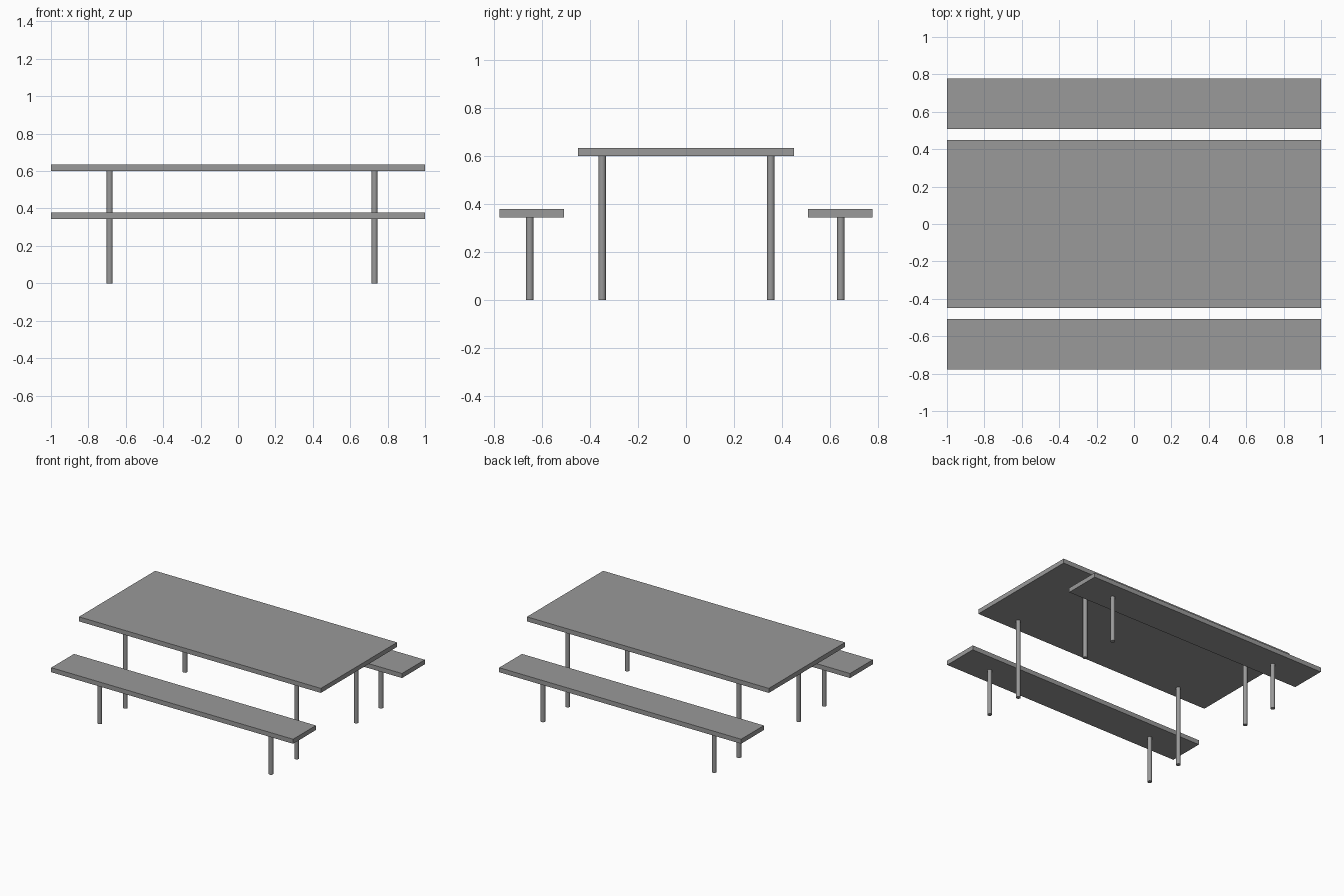
import bpy
import math

cube = bpy.data.objects.get("Cube")
if cube:
    bpy.data.objects.remove(cube, do_unlink=True)

grey = bpy.data.materials.new("plain grey")
grey.use_nodes = True
colour = (0.32, 0.32, 0.32, 1)
grey.diffuse_color = colour
grey.node_tree.nodes["Principled BSDF"].inputs["Base Color"].default_value = colour


def board(name, y, depth, bottom, top):
    """Flat slab spanning the full length."""
    bpy.ops.mesh.primitive_cube_add(size=1, location=(0, y, (bottom + top) / 2))
    ob = bpy.context.object
    ob.name = name
    ob.scale = (2, depth, top - bottom)
    bpy.ops.object.transform_apply(location=False, rotation=False, scale=True)
    ob.data.materials.append(grey)


def leg(name, x, y, height):
    """Round post standing on the floor."""
    bpy.ops.mesh.primitive_cylinder_add(vertices=16, radius=0.016, depth=height,
                                        location=(x, y, height / 2))
    ob = bpy.context.object
    ob.name = name
    ob.data.materials.append(grey)
    bpy.ops.object.shade_smooth_by_angle(angle=math.radians(40))


# Table top and the two bench seats
SEAT_BOTTOM, TABLE_BOTTOM = 0.345, 0.6
board("table_top", 0, 0.9, TABLE_BOTTOM, 0.634)
for side, sign in (("front", -1), ("back", 1)):
    board(side + "_bench_seat", sign * 0.643, 0.269, SEAT_BOTTOM, 0.379)

    # Legs, slightly off centre along the length
    for end, x in (("right", -0.686), ("left", 0.73)):
        leg(f"table_{side}_{end}_leg", x, 0.002 + sign * 0.352, TABLE_BOTTOM)
        leg(f"bench_{side}_{end}_leg", x, -0.003 + sign * 0.649, SEAT_BOTTOM)
